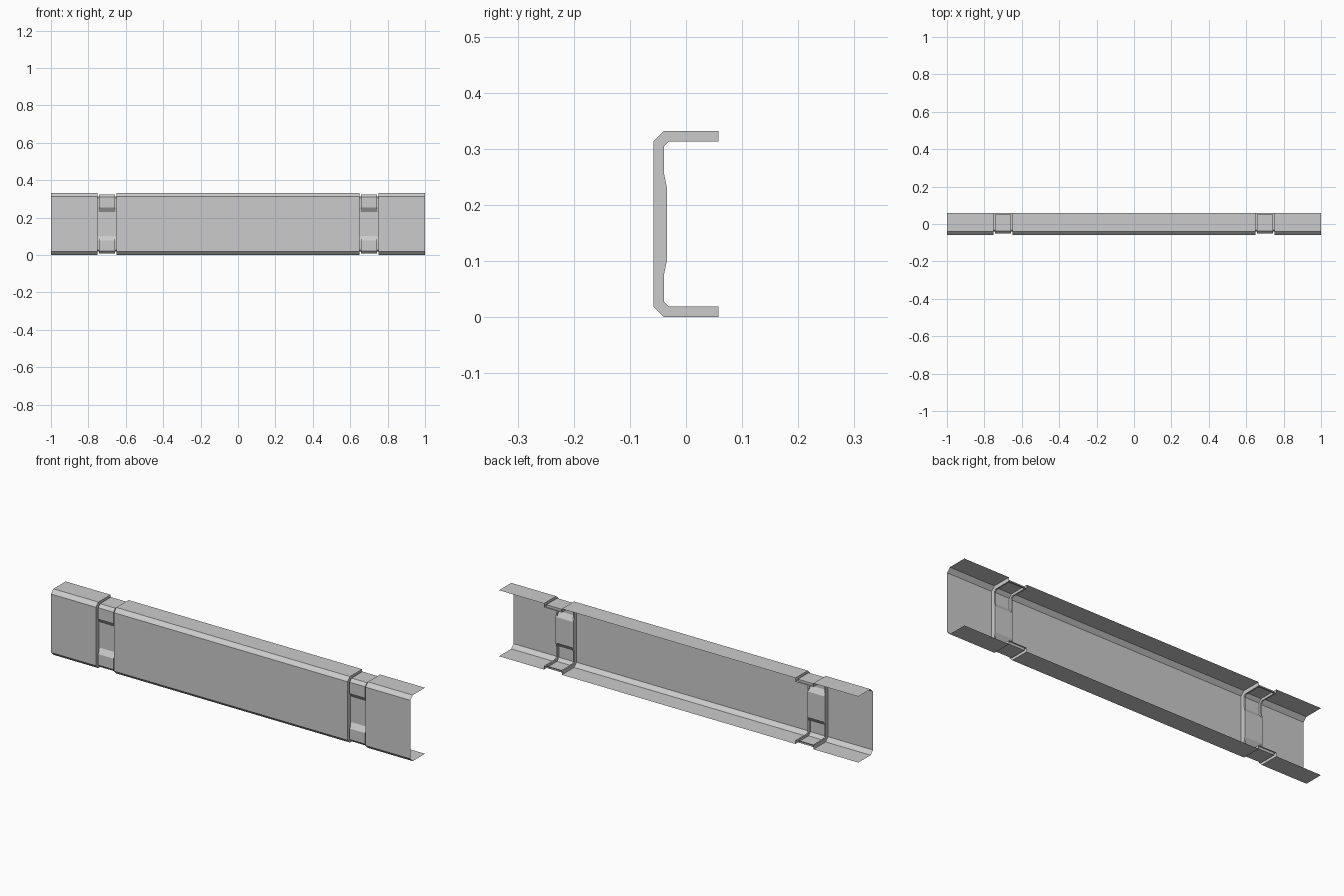
import bpy, bmesh, math

if "Cube" in bpy.data.objects:
    bpy.data.objects.remove(bpy.data.objects["Cube"])

H, D, CH = 0.332, 0.058, 0.019     # height, half depth, corner chamfer
T = math.tan(math.radians(22.5))
FLOOR, STRAP = 0.019, 0.007        # insets of groove floor and raised strap


def section(kind):
    """C-shaped outline (y, z), from top flange edge round the front to the bottom edge."""
    edge = {"body": 0.0}.get(kind, FLOOR)
    d = {"body": 0.0, "floor": FLOOR, "strap": STRAP}[kind]
    web = -D + d
    panel = web if kind == "body" else -0.034
    top = [
        (D, H - edge),
        (0.05, H - edge),
        (0.05, H - d),
        (-D + CH + d * T, H - d),
        (web, H - CH - d * T),
        (web, 0.255),
        (panel, 0.23),
    ]
    return top + [(y, H - z) for y, z in reversed(top)]


# stations along the length: flat body, groove floor, raised strap, repeated twice
stations = [(-1.0, "body")]
for c in (-0.7, 0.7):
    stations += [(c - 0.05, "body"), (c - 0.05, "floor"),
                 (c - 0.043, "floor"), (c - 0.043, "strap"),
                 (c + 0.043, "strap"), (c + 0.043, "floor"),
                 (c + 0.05, "floor"), (c + 0.05, "body")]
stations.append((1.0, "body"))

# loft the pressed sheet
bm = bmesh.new()
rows = [[bm.verts.new((x, y, z)) for y, z in section(k)] for x, k in stations]
for a, b in zip(rows, rows[1:]):
    for i in range(len(a) - 1):
        bm.faces.new((a[i], a[i + 1], b[i + 1], b[i]))

# clean up collapsed and coplanar faces
bmesh.ops.remove_doubles(bm, verts=bm.verts[:], dist=1e-5)
bmesh.ops.dissolve_degenerate(bm, edges=bm.edges[:], dist=1e-5)
bmesh.ops.dissolve_limit(bm, angle_limit=math.radians(0.5),
                         verts=bm.verts[:], edges=bm.edges[:])

mesh = bpy.data.meshes.new("channel_rail")
bm.to_mesh(mesh)
bm.free()
bpy.context.collection.objects.link(bpy.data.objects.new("channel_rail", mesh))
